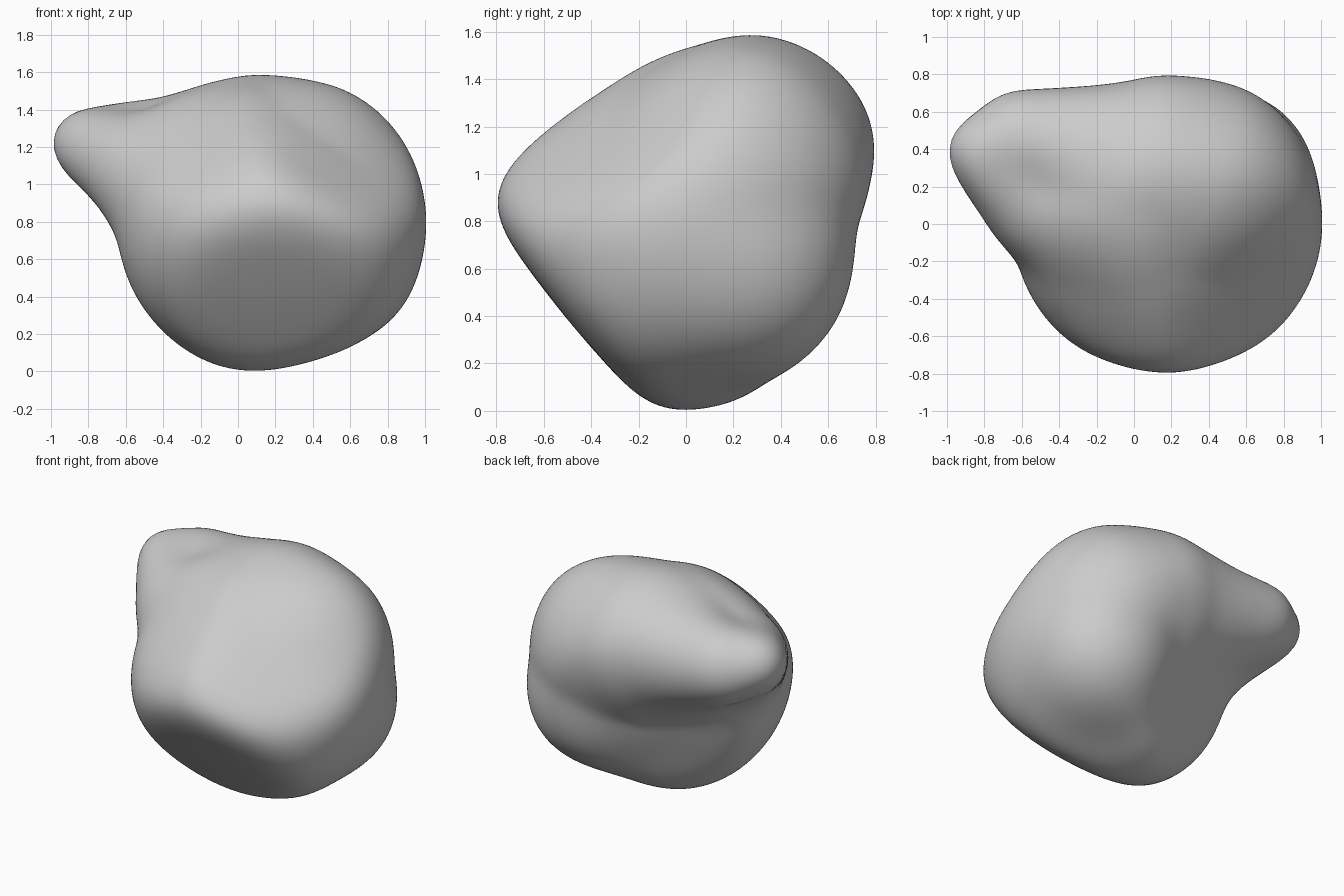
import bpy
import bmesh
from mathutils import Vector

default_cube = bpy.data.objects.get("Cube")
if default_cube:
    bpy.data.objects.remove(default_cube, do_unlink=True)

CENTRE = Vector((0.18, 0.0, 0.8))
ROUND_RADIUS = 0.83
SHARPNESS = 12
BLEND = 0.2

# Worn flats on the round body: outward direction and distance from the centre
FLATS = [(Vector(direction).normalized(), distance) for direction, distance in (
    ((0.45, -0.5, 0.74), 0.6),     # broad flat, front and above
    ((-0.35, -0.6, 0.7), 0.7),     # upper front, knob side
    ((0.05, -0.31, 0.95), 0.69),   # top
    ((0, -0.77, -0.63), 0.65),     # front underside
    ((-0.4, 0.85, -0.33), 0.58),   # hollow under the ridge
    ((0.15, 0.9, -0.37), 0.73),    # back
    ((0.3, 0.25, -0.92), 0.79),    # lower back corner
)]

# Swellings joined to the body, as chains of centres and radii
KNOB = (Vector((-0.8, 0.38, 1.21)), 0.22)
BACK_RIDGE = [(Vector((0.38, 0.22, 1.02)), 0.48), (Vector((0.1, 0.33, 1.09)), 0.44),
              (Vector((-0.6, 0.45, 1.17)), 0.28), KNOB]
FRONT_RIDGE = [(Vector((0, 0.12, 1.04)), 0.42), (Vector((-0.55, 0.13, 1.09)), 0.28), KNOB]
CORNER = [(CENTRE, 0.5), (Vector((0.5, 0.29, 0.59)), 0.39)]
LINKS = [pair for chain in (BACK_RIDGE, FRONT_RIDGE, CORNER)
         for pair in zip(chain, chain[1:])]


def body_field(point):
    offset = point - CENTRE
    total = (offset.length / ROUND_RADIUS) ** SHARPNESS
    for normal, distance in FLATS:
        total += max(0, offset.dot(normal) / distance) ** SHARPNESS
    return (total ** (1 / SHARPNESS) - 1) * 0.8


def link_field(point, start, end):
    (centre, radius), (tip, tip_radius) = start, end
    axis, offset = tip - centre, point - centre
    along = min(1, max(0, offset.dot(axis) / axis.length_squared))
    return (offset - axis * along).length - radius - (tip_radius - radius) * along


def stone_field(point):
    body = body_field(point)
    swelling = min(link_field(point, start, end) for start, end in LINKS)
    overlap = max(0, BLEND - abs(body - swelling)) / BLEND
    return min(body, swelling) - overlap * overlap * BLEND / 4


def surface_point(direction):
    inner, outer = 0.1, 1.8
    for _ in range(16):
        middle = (inner + outer) / 2
        if stone_field(CENTRE + direction * middle) < 0:
            inner = middle
        else:
            outer = middle
    return CENTRE + direction * inner


# Push a fine sphere out to the blended surface
bm = bmesh.new()
bmesh.ops.create_icosphere(bm, subdivisions=6, radius=1)
for vert in bm.verts:
    vert.co = surface_point(vert.co.normalized())

# Ease the creases where the parts meet
for _ in range(10):
    bmesh.ops.smooth_vert(bm, verts=bm.verts, factor=0.5,
                          use_axis_x=True, use_axis_y=True, use_axis_z=True)

for face in bm.faces:
    face.smooth = True
mesh = bpy.data.meshes.new("smooth_stone")
bm.to_mesh(mesh)
bm.free()
stone = bpy.data.objects.new("smooth_stone", mesh)
bpy.context.collection.objects.link(stone)

# Plain grey
grey = bpy.data.materials.new("stone_grey")
grey.use_nodes = True
colour = (0.6, 0.6, 0.6, 1)
grey.diffuse_color = colour
grey.node_tree.nodes["Principled BSDF"].inputs["Base Color"].default_value = colour
mesh.materials.append(grey)
